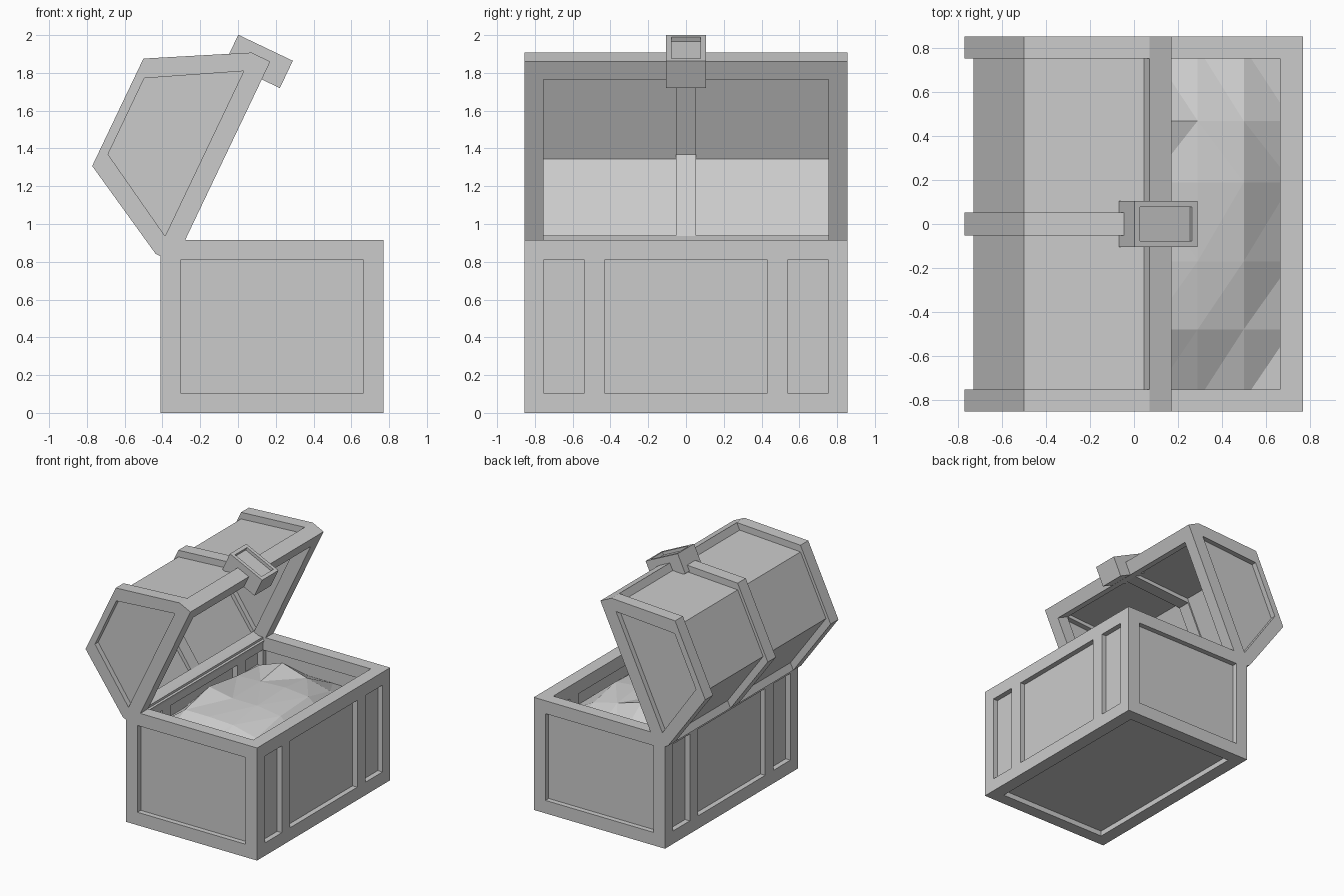
import bpy, bmesh, math
from mathutils import Matrix, Vector

if "Cube" in bpy.data.objects:
    bpy.data.objects.remove(bpy.data.objects["Cube"])

X0, X1, Y, H, T = -0.41, 0.77, 0.855, 0.915, 0.105   # chest extents and beam width
YI = Y - 0.1
LID = Matrix.Translation((-0.337, 0, 0.795)) @ Matrix.Rotation(math.radians(-64.5), 4, 'Y')


def box(bm, a, b):
    c = [(p + q) / 2 for p, q in zip(a, b)]
    s = [q - p for p, q in zip(a, b)]
    m = Matrix.Translation(c) @ Matrix.Diagonal((*s, 1))
    return bmesh.ops.create_cube(bm, size=1, matrix=m)['verts']


def prism(bm, profile, y0, y1):
    # extrude an xz profile along y
    f = bm.faces.new([bm.verts.new((x, y0, z)) for x, z in profile])
    g = bmesh.ops.extrude_face_region(bm, geom=[f])['geom']
    for v in g:
        if isinstance(v, bmesh.types.BMVert):
            v.co.y = y1


def finish(name, bm, matrix=None):
    bmesh.ops.recalc_face_normals(bm, faces=bm.faces)
    me = bpy.data.meshes.new(name)
    bm.to_mesh(me)
    bm.free()
    ob = bpy.data.objects.new(name, me)
    bpy.context.collection.objects.link(ob)
    if matrix:
        ob.matrix_world = matrix
    return ob


# chest frame: corner posts, rails and slats
bm = bmesh.new()
for xa, xb in ((X0, X0 + T), (X1 - T, X1)):
    for s in (-1, 1):
        ya, yb = sorted((s * YI, s * Y))
        box(bm, (xa, ya, T), (xb, yb, H - T))
        ya, yb = sorted((s * 0.432, s * 0.537))
        box(bm, (xa, ya, T), (xb, yb, H - T))
    for za, zb in ((0, T), (H - T, H)):
        box(bm, (xa, -Y, za), (xb, Y, zb))
for ya, yb in ((-Y, -YI), (YI, Y)):
    for za, zb in ((0, T), (H - T, H)):
        box(bm, (X0 + T, ya, za), (X1 - T, yb, zb))
finish("chest_frame", bm)

# recessed chest panels at the middle of the beams
bm = bmesh.new()
t, e = 0.008, 0.05
for x in (X0 + e, X1 - e):
    box(bm, (x - t, -Y + e, e), (x + t, Y - e, H - e))
for y in (-Y + e, Y - e):
    box(bm, (X0 + e, y - t, e), (X1 - e, y + t, H - e))
box(bm, (X0 + e, -Y + e, e - t), (X1 - e, Y - e, e + t))
finish("chest_panels", bm)

# lid frame: three arches and rim rails, in closed-lid coordinates
L = 1.18
half_out = [(0, 0), (0, 0.11), (0.275, 0.613)]
half_in = [(0.106, 0), (0.106, 0.105), (0.367, 0.564)]


def mirror(p):
    return [(L - u, v) for u, v in reversed(p)]


arch = half_out + mirror(half_out) + list(reversed(half_in + mirror(half_in)))
bm = bmesh.new()
for ya, yb in ((-Y, -YI), (-0.052, 0.052), (YI, Y)):
    prism(bm, arch, ya, yb)
for s in (-1, 1):
    ya, yb = sorted((s * YI, s * Y))
    box(bm, (0.106, ya, 0), (L - 0.106, yb, 0.105))
    ya, yb = sorted((s * 0.052, s * YI))
    for ua in (0, L - 0.106):
        box(bm, (ua, ya, 0), (ua + 0.106, yb, 0.11))
finish("lid_frame", bm, LID)

# lid panels: thin folded shell plus two end panels
shell = [(0.055, 0.1), (0.324, 0.59)]
inner = [(0.071, 0.1), (0.333, 0.575)]
bm = bmesh.new()
prism(bm, shell + mirror(shell) + list(reversed(inner + mirror(inner))), -YI - 0.05, YI + 0.05)
for y in (-Y + e, Y - e):
    prism(bm, [(0.06, 0.06)] + shell[1:] + mirror(shell[1:]) + [(L - 0.06, 0.06)], y - t, y + t)
finish("lid_panels", bm, LID)

# latch with a shallow slot in its face
bm = bmesh.new()
box(bm, (1.075, -0.105, -0.106), (1.235, 0.105, 0.214))
bm.normal_update()
face = max(bm.faces, key=lambda f: f.calc_center_median().x)
bmesh.ops.inset_region(bm, faces=[face], thickness=0.04)
g = bmesh.ops.extrude_face_region(bm, geom=[face])['geom']
bmesh.ops.translate(bm, vec=Vector((-0.025, 0, 0)),
                    verts=[v for v in g if isinstance(v, bmesh.types.BMVert)])
if face.is_valid:
    bmesh.ops.delete(bm, geom=[face], context='FACES_ONLY')
finish("latch", bm, LID)

# faceted treasure heap
xs = [-0.36, -0.14, 0.07, 0.29, 0.50, 0.72]
ys = [-0.805, -0.48, -0.17, 0.19, 0.47, 0.805]
heights = [(0.84, 0.91, 0.86, 0.84), (0.84, 0.87, 0.87, 0.915),
           (0.83, 0.87, 0.88, 0.85), (0.78, 0.84, 0.86, 0.80)]
bm = bmesh.new()
grid = [[bm.verts.new((x, y, heights[i - 1][j - 1] if 0 < i < 5 and 0 < j < 5 else 0.68))
         for j, y in enumerate(ys)] for i, x in enumerate(xs)]
for i in range(5):
    for j in range(5):
        bm.faces.new((grid[i][j], grid[i + 1][j], grid[i + 1][j + 1], grid[i][j + 1]))
bmesh.ops.triangulate(bm, faces=bm.faces)
finish("treasure_heap", bm)
